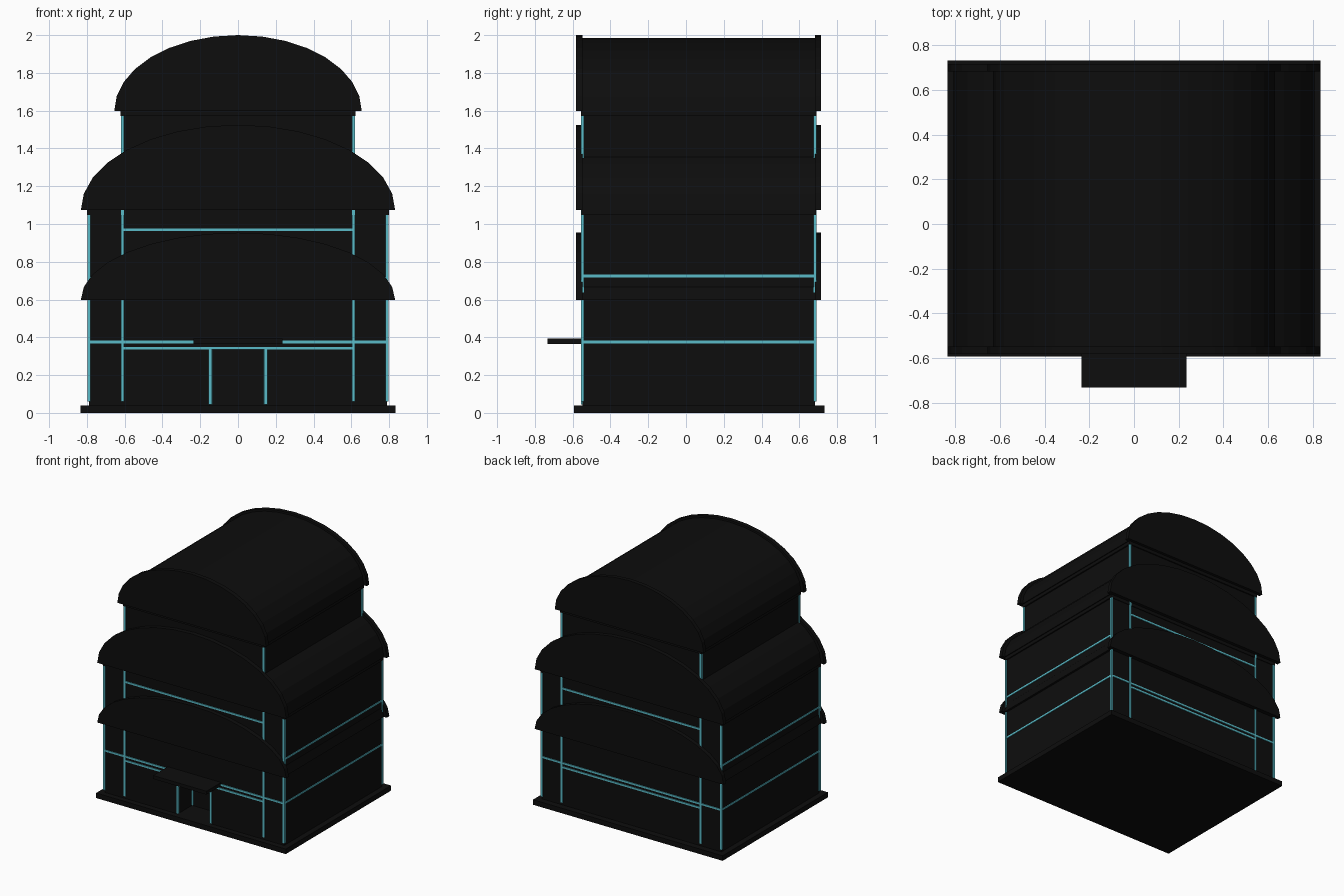
import bpy, math

if "Cube" in bpy.data.objects:
    bpy.data.objects.remove(bpy.data.objects["Cube"])


def material(name, rgb):
    m = bpy.data.materials.new(name)
    m.diffuse_color = (*rgb, 1)
    m.use_nodes = True
    m.node_tree.nodes["Principled BSDF"].inputs["Base Color"].default_value = m.diffuse_color
    return m


BLACK = material("matte black", (0.004, 0.004, 0.004))
CYAN = material("cyan trim", (0.10, 0.50, 0.58))


def mesh_object(name, verts, faces, mat):
    me = bpy.data.meshes.new(name)
    me.from_pydata(verts, [], faces)
    me.materials.append(mat)
    ob = bpy.data.objects.new(name, me)
    bpy.context.collection.objects.link(ob)
    return ob


def box(name, x0, x1, y0, y1, z0, z1, mat=BLACK):
    v = [(x, y, z) for z in (z0, z1) for x, y in ((x0, y0), (x1, y0), (x1, y1), (x0, y1))]
    f = [(3, 2, 1, 0), (4, 5, 6, 7), (0, 1, 5, 4), (1, 2, 6, 5), (2, 3, 7, 6), (3, 0, 4, 7)]
    return mesh_object(name, v, f, mat)


def arch(name, a, b, z, y0, y1, n=16):
    """Solid half-ellipse extruded along y."""
    p = [(a * math.cos(math.pi * i / n), z + b * math.sin(math.pi * i / n)) for i in range(n + 1)]
    k = n + 1
    v = [(x, y0, h) for x, h in p] + [(x, y1, h) for x, h in p]
    f = [tuple(range(k - 1, -1, -1))[::-1], tuple(range(2 * k - 1, k - 1, -1))]
    f += [(i, k + i, k + (i + 1) % k, (i + 1) % k) for i in range(k)]
    # front cap runs right-over-left, so flip everything to face outward
    f = [tuple(reversed(q)) for q in f]
    ob = mesh_object(name, v, f, BLACK)
    return ob


FRONT, BACK = -0.547, 0.682
LOWER, UPPER, DOOR = 0.79, 0.612, 0.147
T = 0.008   # half width of the trim lines

# Base slab
box("base_slab", -0.835, 0.835, -0.592, 0.732, 0, 0.04)

# Lower body around the recessed entrance
DEEP = FRONT + 0.18
box("lower_body_rear", -LOWER, LOWER, DEEP, BACK, 0.04, 1.075)
box("lower_body_front_left", -LOWER, -DOOR, FRONT, DEEP, 0.04, 0.345)
box("lower_body_front_right", DOOR, LOWER, FRONT, DEEP, 0.04, 0.345)
box("lower_body_front_top", -LOWER, LOWER, FRONT, DEEP, 0.345, 1.075)

# Upper body and eave bands
box("upper_body", -UPPER, UPPER, FRONT, BACK, 1.07, 1.6)
box("middle_eave_band", -0.80, 0.80, FRONT - 0.006, BACK + 0.006, 1.047, 1.076)
box("top_eave_band", -0.623, 0.623, FRONT - 0.01, BACK + 0.01, 1.572, 1.602)

# Barrel roofs with raised gable rims
for tag, a, b, z in (("lower", 0.832, 0.356, 0.598), ("middle", 0.832, 0.452, 1.073),
                     ("top", 0.655, 0.402, 1.598)):
    arch(tag + "_barrel_roof", a - 0.025, b - 0.015, z, FRONT, BACK)
    arch(tag + "_front_gable", a, b, z, -0.582, FRONT)
    arch(tag + "_back_gable", a, b, z, BACK, 0.715)

# Entrance canopy
box("entrance_canopy", -0.235, 0.235, -0.732, FRONT, 0.366, 0.393)


def post(name, x, y, z0, z1):
    box(name, x - T, x + T, y - T, y + T, z0, z1, CYAN)


# Vertical trim posts, mirrored left/right and front/back
for sn, s in (("left", -1), ("right", 1)):
    for fn, y in (("front", FRONT), ("back", BACK)):
        post(f"{fn}_{sn}_corner_trim", s * LOWER, y, 0.06, 1.047)
        post(f"{fn}_{sn}_inner_trim", s * UPPER, y, 0.06, 1.572)
    # Door frame: front posts and posts at the rear of the recess
    post(f"door_{sn}_trim", s * DOOR, FRONT, 0.045, 0.34)
    post(f"door_{sn}_recess_trim", s * (DOOR - 0.004), DEEP, 0.045, 0.34)
    # Side lines
    for tag, z in (("lower", 0.375), ("upper", 0.725)):
        x = s * LOWER
        box(f"{sn}_side_{tag}_line", x - 0.006, x + 0.006, FRONT, BACK, z - 0.007, z + 0.007, CYAN)

# Horizontal lines on front and back
for fn, y in (("front", FRONT), ("back", BACK)):
    for tag, w, z in (("full", LOWER, 0.375), ("lintel", UPPER, 0.342), ("upper", UPPER, 0.969)):
        box(f"{fn}_{tag}_line", -w, w, y - 0.006, y + 0.006, z - 0.007, z + 0.007, CYAN)
